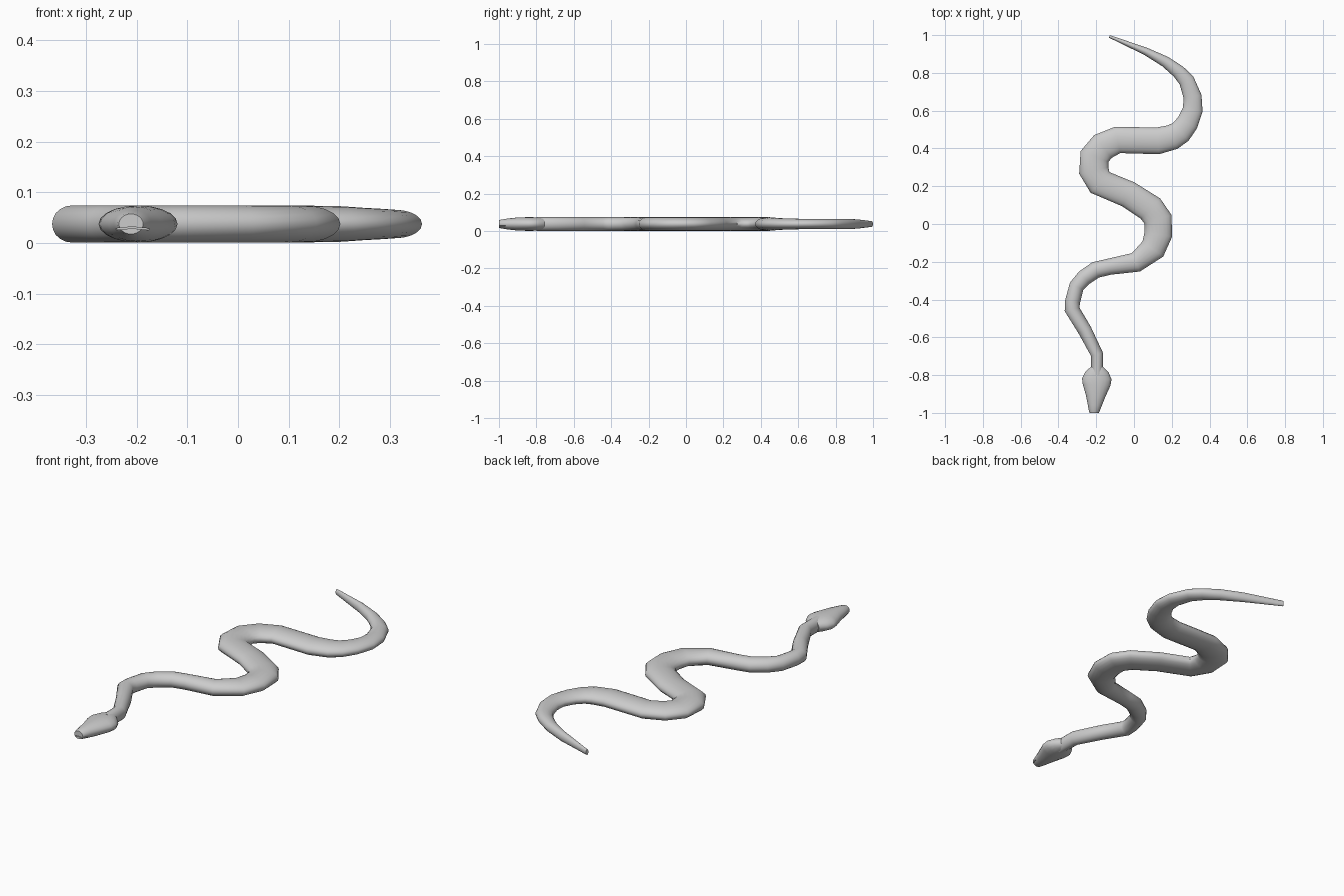
import bpy, bmesh, math
from mathutils import Vector

if "Cube" in bpy.data.objects:
    bpy.data.objects.remove(bpy.data.objects["Cube"])

SIDES = 20


def finish(name, bm):
    bmesh.ops.recalc_face_normals(bm, faces=bm.faces)
    me = bpy.data.meshes.new(name)
    bm.to_mesh(me)
    bm.free()
    ob = bpy.data.objects.new(name, me)
    bpy.context.collection.objects.link(ob)
    return ob


def smooth(ob):
    bpy.ops.object.select_all(action='DESELECT')
    ob.select_set(True)
    bpy.context.view_layer.objects.active = ob
    bpy.ops.object.shade_smooth_by_angle(angle=math.radians(40))


def loft(name, stations):
    """Elliptical rings (x, y, half width, half height) across a flat path, capped."""
    bm = bmesh.new()
    pts = [Vector((s[0], s[1], 0)) for s in stations]
    rings = []
    for i, (x, y, w, h) in enumerate(stations):
        t = Vector((0, 0, 0))
        if i > 0:
            t += (pts[i] - pts[i - 1]).normalized()
        if i < len(pts) - 1:
            t += (pts[i + 1] - pts[i]).normalized()
        t.normalize()
        side = Vector((t.y, -t.x, 0))
        ring = []
        for k in range(SIDES):
            a = 2 * math.pi * k / SIDES
            p = pts[i] + side * (w * math.cos(a))
            p.z = 0.0375 + h * math.sin(a)
            ring.append(bm.verts.new(p))
        rings.append(ring)
    for r0, r1 in zip(rings, rings[1:]):
        for k in range(SIDES):
            n = (k + 1) % SIDES
            bm.faces.new((r0[k], r0[n], r1[n], r1[k]))
    bm.faces.new(rings[0])
    bm.faces.new(rings[-1])
    return finish(name, bm)


# body path from tail tip to neck: x, y, half width
path = [
    (-0.13, 0.993, 0.007), (0.06, 0.915, 0.02), (0.165, 0.86, 0.029),
    (0.235, 0.807, 0.036), (0.278, 0.76, 0.042), (0.31, 0.675, 0.048),
    (0.311, 0.605, 0.053), (0.283, 0.535, 0.058), (0.246, 0.487, 0.063),
    (0.204, 0.46, 0.067), (0.125, 0.44, 0.071), (-0.087, 0.445, 0.071),
    (-0.165, 0.41, 0.076), (-0.209, 0.357, 0.079), (-0.213, 0.283, 0.079),
    (-0.18, 0.22, 0.074), (-0.03, 0.157, 0.071), (0.087, 0.082, 0.074),
    (0.127, 0.025, 0.075), (0.129, -0.055, 0.074), (0.1, -0.132, 0.068),
    (0.01, -0.203, 0.053), (-0.13, -0.226, 0.043), (-0.203, -0.243, 0.044),
    (-0.263, -0.284, 0.043), (-0.304, -0.33, 0.04), (-0.325, -0.41, 0.04),
    (-0.328, -0.452, 0.04), (-0.262, -0.56, 0.037), (-0.196, -0.69, 0.033),
    (-0.195, -0.80, 0.031)]
tail_h = [0.015, 0.025, 0.027, 0.027, 0.027, 0.027, 0.028, 0.030, 0.032, 0.035]
body = loft("body", [(x, y, w, tail_h[i] if i < len(tail_h) else 0.0365)
                     for i, (x, y, w) in enumerate(path)])
smooth(body)

# head: flared jaw narrowing to a blunt snout
head = loft("head", [
    (-0.196, -0.757, 0.034, 0.030), (-0.196, -0.785, 0.062, 0.034),
    (-0.197, -0.82, 0.078, 0.0365), (-0.198, -0.85, 0.074, 0.0365),
    (-0.203, -0.91, 0.052, 0.034), (-0.208, -0.96, 0.037, 0.028),
    (-0.211, -0.995, 0.027, 0.022), (-0.211, -1.0, 0.024, 0.020)])

# mouth: arched slit cut into the snout
bm = bmesh.new()
low = [(-0.06, 0.021), (-0.03, 0.026), (0, 0.029), (0.03, 0.026), (0.06, 0.021)]
outline = low + [(x, z + 0.003) for x, z in reversed(low)]
front = [bm.verts.new((x - 0.209, -1.05, z)) for x, z in outline]
back = [bm.verts.new((x - 0.209, -0.965, z)) for x, z in outline]
bm.faces.new(front)
bm.faces.new(back)
for i in range(len(outline)):
    j = (i + 1) % len(outline)
    bm.faces.new((front[i], front[j], back[j], back[i]))
cutter = finish("mouth_cutter", bm)
cutter.hide_render = True
cutter.hide_set(True)
mod = head.modifiers.new("mouth", 'BOOLEAN')
mod.operation = 'DIFFERENCE'
mod.object = cutter
mod.solver = 'EXACT'
bpy.context.view_layer.objects.active = head
bpy.ops.object.modifier_apply(modifier=mod.name)
bpy.data.objects.remove(cutter)
smooth(head)
